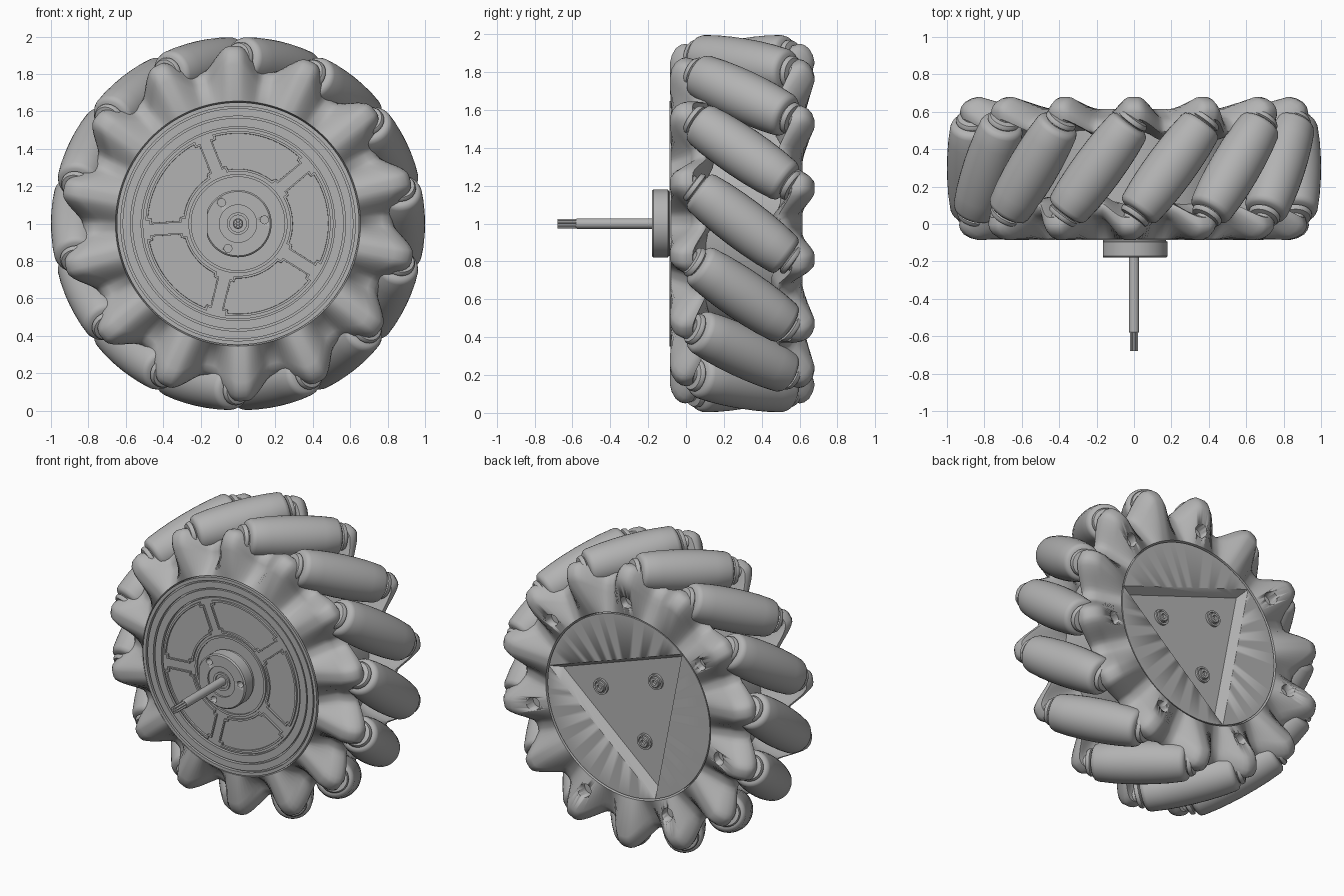
import bpy, bmesh, math
from mathutils import Matrix, Vector

cube = bpy.data.objects.get("Cube")
if cube:
    bpy.data.objects.remove(cube, do_unlink=True)

COUNT = 14
PITCH = 2 * math.pi / COUNT
CENTRE = Matrix.Translation((0, 0, 1))

grey = bpy.data.materials.new("plain grey")
grey.use_nodes = True
grey.diffuse_color = (0.45, 0.45, 0.45, 1)
grey.node_tree.nodes["Principled BSDF"].inputs["Base Color"].default_value = grey.diffuse_color


def finish(bm, name, matrix=CENTRE, angle=35):
    bmesh.ops.remove_doubles(bm, verts=bm.verts, dist=0.0001)
    bmesh.ops.recalc_face_normals(bm, faces=bm.faces)
    mesh = bpy.data.meshes.new(name)
    bm.to_mesh(mesh)
    bm.free()
    mesh.materials.append(grey)
    obj = bpy.data.objects.new(name, mesh)
    bpy.context.collection.objects.link(obj)
    obj.matrix_world = matrix
    bpy.ops.object.select_all(action='DESELECT')
    obj.select_set(True)
    bpy.context.view_layer.objects.active = obj
    bpy.ops.object.shade_smooth_by_angle(angle=math.radians(angle))
    return obj


def polar(r, a, y):
    """Point at clockwise angle a from the top, seen from the front."""
    return Vector((r * math.sin(a), y, r * math.cos(a)))


def sweep(bm, section, steps, closed=False):
    """Ring of sections around the y axis; section(a) lists (radius, y)."""
    rings = []
    for i in range(steps):
        a = 2 * math.pi * i / steps
        rings.append([bm.verts.new(polar(r, a, y)) for r, y in section(a)])
    n = len(rings[0])
    for i in range(steps):
        p, q = rings[i], rings[(i + 1) % steps]
        for j in range(n if closed else n - 1):
            k = (j + 1) % n
            bm.faces.new((p[j], p[k], q[k], q[j]))


def revolve(name, profile, steps=64, matrix=CENTRE, angle=30):
    bm = bmesh.new()
    sweep(bm, lambda a: profile, steps)
    bmesh.ops.dissolve_degenerate(bm, edges=bm.edges, dist=0.0001)
    return finish(bm, name, matrix, angle)


def cut(obj, cutter):
    mod = obj.modifiers.new("cut", 'BOOLEAN')
    mod.operation = 'DIFFERENCE'
    mod.solver = 'EXACT'
    mod.object = cutter
    cutter.hide_render = True
    cutter.hide_set(True)
    cutter.display_type = 'WIRE'


def cylinder_cutter(name, spots, radius, y0, y1):
    bm = bmesh.new()
    for r, a in spots:
        m = Matrix.Translation(polar(r, a, (y0 + y1) / 2)) @ Matrix.Rotation(math.pi / 2, 4, 'X')
        bmesh.ops.create_cone(bm, cap_ends=True, segments=24, radius1=radius,
                              radius2=radius, depth=y1 - y0, matrix=m)
    return finish(bm, name)


# Lobed rims holding the roller ends
def lobed_rim(name, face_y, side, inner_r, inner_depth, turn):
    def section(a):
        tri = abs(2 * ((COUNT * a / (2 * math.pi)) % 1) - 1)
        s = min(max((tri - 0.15) / 0.7, 0), 1)
        w = 0.5 * s + 0.5 * s * s * (3 - 2 * s)
        outer = 0.83 + 0.12 * w
        dip = 0.105 * (1 - w)
        thick = 0.4 + 0.6 * w
        pts = [(inner_r - 0.03, inner_depth + 0.12), (inner_r, inner_depth + 0.02),
               (inner_r + 0.005, inner_depth), (outer - 0.1, dip),
               (outer - 0.06, dip + 0.01), (outer - 0.025, dip + 0.03),
               (outer - 0.006, dip + 0.055), (outer, dip + 0.08),
               (outer - 0.01, dip + 0.075 + 0.045 * thick),
               (outer - 0.04, dip + 0.08 + 0.05 * thick),
               (0.7, dip + 0.1 + 0.06 * thick), (inner_r - 0.03, 0.2)]
        return [(r, face_y + side * d) for r, d in pts]
    bm = bmesh.new()
    sweep(bm, section, COUNT * 20, closed=True)
    return finish(bm, name, CENTRE @ Matrix.Rotation(math.radians(turn), 4, 'Y'), 50)


front_rim = lobed_rim("front_rim", -0.085, 1, 0.65, 0.005, -1.5)
back_rim = lobed_rim("back_rim", 0.68, -1, 0.61, 0.065, 0)
holes = [(0.71, 2 * PITCH * i) for i in range(COUNT // 2)]
cut(back_rim, cylinder_cutter("rim_hole_cutter", holes, 0.042, 0.58, 0.8))

# Core drum between the rims
revolve("core_drum", [(0, -0.03), (0.64, -0.03), (0.64, 0.52), (0, 0.52)])

# Barrel rollers, tilted around the wheel
half = [(0, 0.36), (0.05, 0.36), (0.05, 0.34), (0.078, 0.335), (0.086, 0.322),
        (0.086, 0.31), (0.074, 0.304), (0.074, 0.3), (0.095, 0.296),
        (0.11, 0.287), (0.118, 0.268), (0.128, 0.18), (0.1333, 0.09)]
roller_profile = [(r, -t) for r, t in half] + [(0.135, 0)] + half[::-1]
tilt = Matrix.Translation((0, 0.3, 0.865)) @ Matrix.Rotation(math.radians(-37), 4, 'Z')
first = None
for i in range(COUNT):
    place = CENTRE @ Matrix.Rotation((i + 0.5) * PITCH, 4, 'Y') @ tilt
    if first is None:
        first = revolve("roller", roller_profile, 36, place, 40)
    else:
        roller = bpy.data.objects.new("roller", first.data)
        bpy.context.collection.objects.link(roller)
        roller.matrix_world = place

# Front cover with stepped rings
COVER = -0.072
revolve("front_cover", [(0, COVER), (0.51, COVER), (0.51, -0.055), (0.518, -0.055),
                        (0.518, -0.078), (0.565, -0.078), (0.565, -0.06), (0.575, -0.06),
                        (0.575, -0.082), (0.617, -0.082), (0.617, -0.065), (0.627, -0.065),
                        (0.627, -0.086), (0.648, -0.086), (0.648, 0), (0, 0)], 96)

# Five framed window panels on the cover
for i in range(5):
    start = math.radians(-22 + 72 * i)
    outline = []
    for r, order in ((0.495, range(17)), (0.28, range(16, -1, -1))):
        margin = 0.028 / r
        for j in order:
            outline.append(polar(r, start + margin + (2 * math.pi / 5 - 2 * margin) * j / 16, COVER + 0.005))
    bm = bmesh.new()
    bm.faces.new([bm.verts.new(p) for p in outline])
    bm.verts.ensure_lookup_table()
    corners = [bm.verts[k] for k in (0, 16, 17, 33)]
    bmesh.ops.bevel(bm, geom=corners, offset=0.022, segments=4, affect='VERTICES')
    ext = bmesh.ops.extrude_face_region(bm, geom=bm.faces[:])
    bmesh.ops.translate(bm, verts=[v for v in ext["geom"] if isinstance(v, bmesh.types.BMVert)],
                        vec=(0, -0.018, 0))
    top = [f for f in ext["geom"] if isinstance(f, bmesh.types.BMFace)]
    bmesh.ops.inset_region(bm, faces=top, thickness=0.012)
    bmesh.ops.inset_region(bm, faces=top, thickness=0.001)
    bmesh.ops.translate(bm, verts=top[0].verts[:], vec=(0, 0.011, 0))
    finish(bm, "window_panel", angle=20)

# Raised ring around the hub
revolve("hub_ring", [(0.25, -0.07), (0.25, -0.083), (0.265, -0.083), (0.265, -0.07)])

# Motor hub with one flat side and three bolt holes
hub = revolve("hub", [(0, -0.168), (0.1, -0.168), (0.1, -0.18), (0.172, -0.18),
                      (0.18, -0.172), (0.18, -0.095), (0.17, -0.09), (0.17, -0.05), (0, -0.05)])
for v in hub.data.vertices:
    v.co.x = max(v.co.x, -0.165)
bolts = [(0.143, math.radians(82 + 120 * i)) for i in range(3)]
cut(hub, cylinder_cutter("bolt_hole_cutter", bolts, 0.021, -0.25, -0.13))
revolve("hub_collar", [(0.045, -0.15), (0.045, -0.178), (0.06, -0.178), (0.06, -0.15)])

# Cable with bare strands at the tip
revolve("cable", [(0, -0.58), (0.025, -0.58), (0.028, -0.575), (0.028, -0.1), (0, -0.1)], 24)
for i in range(7):
    offset = polar(0.0165 if i else 0, i * math.pi / 3, 0)
    revolve("strand", [(0, -0.68), (0.008, -0.68), (0.008, -0.5), (0, -0.5)], 12,
            Matrix.Translation(offset) @ CENTRE)

# Back cap with a triangular pocket
back_cap = revolve("back_cap", [(0, 0.48), (0.605, 0.48), (0.605, 0.61), (0, 0.61)], 96)
bm = bmesh.new()
ends = []
for radius, y in ((0.54, 0.55), (0.63, 0.63)):
    ends.append([bm.verts.new(polar(radius, math.radians(79 + 120 * k), y)) for k in range(3)])
low, high = ends
bm.faces.new(low)
bm.faces.new(high)
for k in range(3):
    n = (k + 1) % 3
    bm.faces.new((low[k], low[n], high[n], high[k]))
cut(back_cap, finish(bm, "pocket_cutter"))

# Socket screws in the pocket
for k in range(3):
    spot = Matrix.Translation(polar(0.25, math.radians(79 + 120 * k), 0)) @ CENTRE
    revolve("screw_seat", [(0.04, 0.54), (0.04, 0.565), (0.052, 0.565), (0.052, 0.54)], 32, spot)
    revolve("screw", [(0, 0.54), (0.034, 0.54), (0.034, 0.572), (0.03, 0.576),
                      (0.016, 0.576), (0.016, 0.558), (0, 0.558)], 24, spot)
